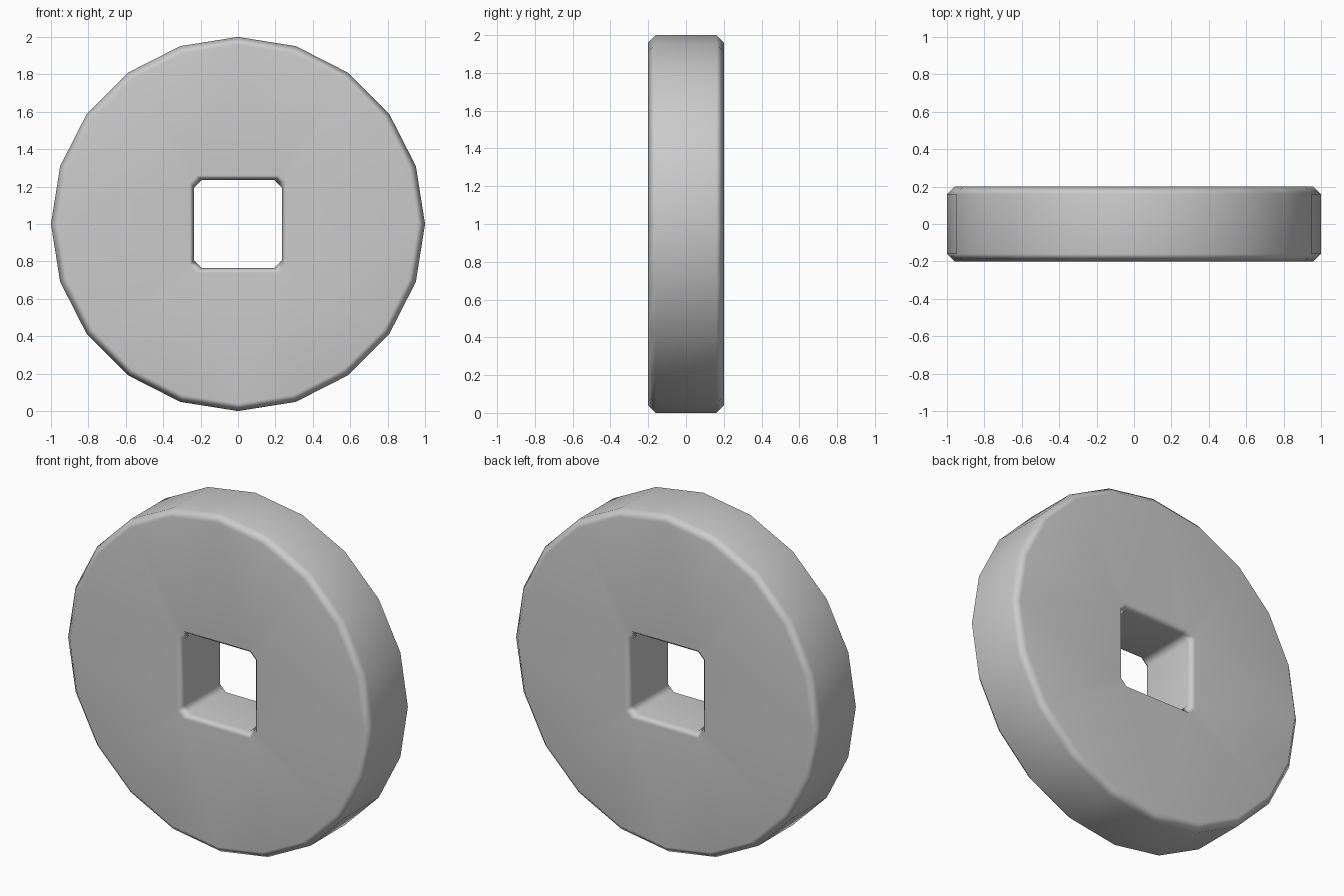
import bpy, bmesh, math

if "Cube" in bpy.data.objects:
    bpy.data.objects.remove(bpy.data.objects["Cube"])

SIDES = 20
bm = bmesh.new()


def circle(r):
    return [(r * math.cos(math.tau * i / SIDES), r * math.sin(math.tau * i / SIDES))
            for i in range(SIDES)]


def chamfered_square(h, c):
    k = h - c
    return [(h, -k), (h, k), (k, h), (-k, h), (-h, k), (-h, -k), (-k, -h), (k, -h)]


def ring(points, y):
    return [bm.verts.new((x, y, z + 1)) for x, z in points]


def skin(rings):
    for a, b in zip(rings, rings[1:]):
        n = len(a)
        for i in range(n):
            j = (i + 1) % n
            bm.faces.new((a[i], a[j], b[j], b[i]))


# Outer rim with bevelled edges
rim = [ring(circle(r), y) for r, y in ((0.96, -0.2), (1, -0.16), (1, 0.16), (0.96, 0.2))]
skin(rim)

# Square hole with chamfered corners and bevelled edges
hole = [ring(chamfered_square(h, 0.04), y)
        for h, y in ((0.26, -0.2), (0.235, -0.165), (0.235, 0.165), (0.26, 0.2))]
skin(hole)

# Flat front and back faces between rim and hole
for k in (0, -1):
    edges = []
    for loop in (rim[k], hole[k]):
        edges += [bm.edges.get((loop[i - 1], loop[i])) for i in range(len(loop))]
    bmesh.ops.triangle_fill(bm, edges=edges, use_beauty=True)

bmesh.ops.recalc_face_normals(bm, faces=bm.faces[:])
for f in bm.faces:
    f.smooth = True

mesh = bpy.data.meshes.new("wheel_disc")
bm.to_mesh(mesh)
bm.free()
disc = bpy.data.objects.new("wheel_disc", mesh)
bpy.context.collection.objects.link(disc)

# Keep the large faces flat and the bevels soft
mod = disc.modifiers.new("Weighted normals", 'WEIGHTED_NORMAL')
mod.weight = 50
